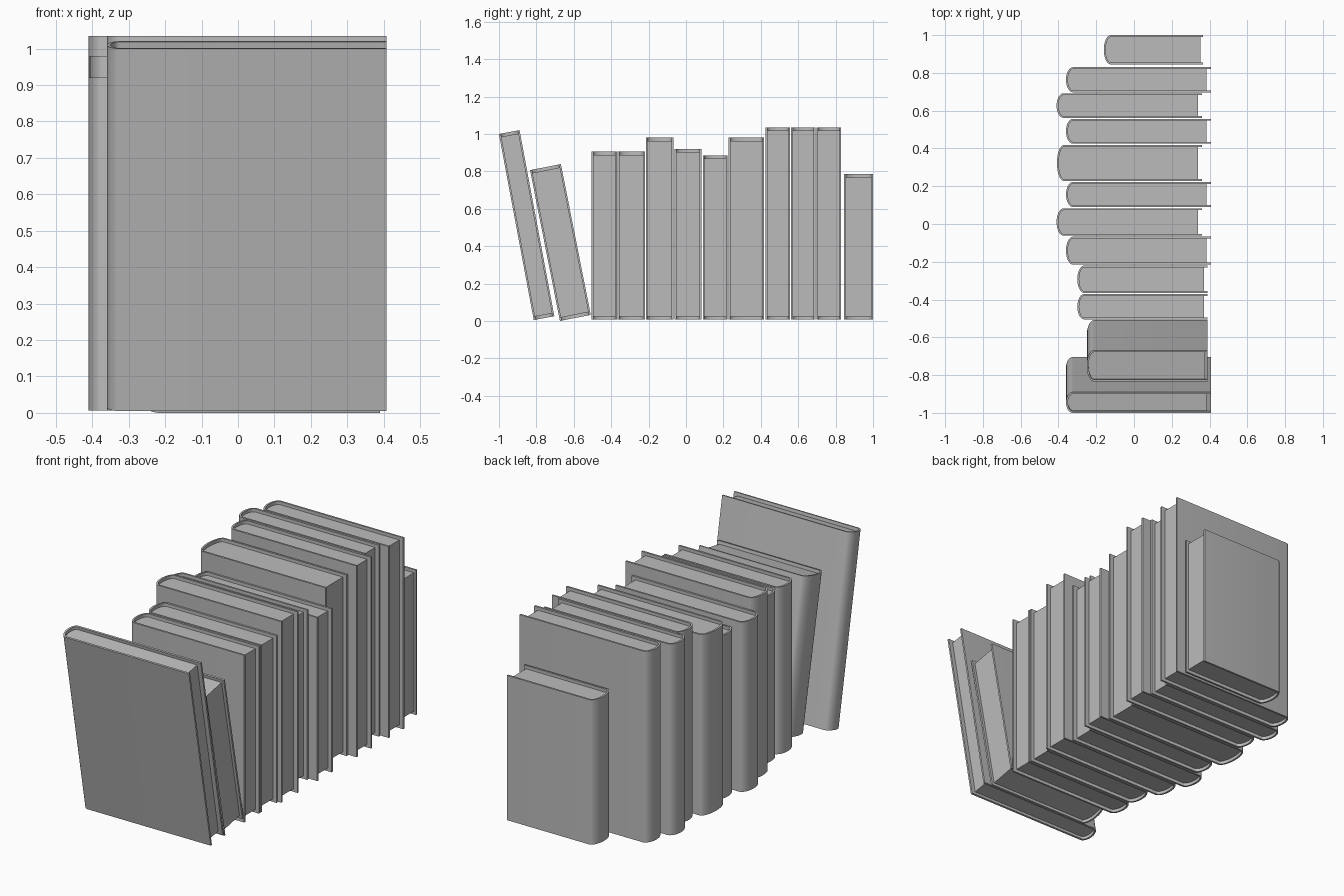
import bpy
import bmesh
import math
from mathutils import Matrix

cube = bpy.data.objects.get("Cube")
if cube:
    bpy.data.objects.remove(cube, do_unlink=True)

BOARD = 0.01      # cover thickness
BULGE = 0.037     # how far the rounded spine stands out
ARC_STEPS = 18

grey = bpy.data.materials.new("plain grey")
grey.use_nodes = True
grey.diffuse_color = (0.5, 0.5, 0.5, 1)
grey.node_tree.nodes["Principled BSDF"].inputs["Base Color"].default_value = (0.5, 0.5, 0.5, 1)


def spine_path(spine_x, edge_x, thickness, inset):
    """Open outline: along one board, round the spine, back along the other."""
    half = thickness / 2 - inset
    path = [(edge_x, -half)]
    for i in range(ARC_STEPS + 1):
        a = math.pi * (i / ARC_STEPS - 0.5)
        path.append((spine_x + BULGE - (BULGE - inset) * math.cos(a),
                     half * math.sin(a)))
    path.append((edge_x, half))
    return path


def extrude_outline(name, outline, z0, z1, placement):
    """Upright prism from an outline, moved into place."""
    bm = bmesh.new()
    base = bm.faces.new([bm.verts.new((x, y, z0)) for x, y in outline])
    result = bmesh.ops.extrude_face_region(bm, geom=[base])
    top = [v for v in result["geom"] if isinstance(v, bmesh.types.BMVert)]
    bmesh.ops.translate(bm, verts=top, vec=(0, 0, z1 - z0))
    bmesh.ops.recalc_face_normals(bm, faces=bm.faces)
    bm.transform(placement)
    mesh = bpy.data.meshes.new(name)
    bm.to_mesh(mesh)
    bm.free()
    mesh.materials.append(grey)
    mesh.polygons.foreach_set("use_smooth", [True] * len(mesh.polygons))
    mesh.set_sharp_from_angle(angle=math.radians(30))
    obj = bpy.data.objects.new(name, mesh)
    bpy.context.collection.objects.link(obj)


def make_book(name, y, z, thickness, height, spine_x, edge_x, recess, lean=0):
    """Book whose lower front corner sits at y, z; lean tips it to the front."""
    placement = (Matrix.Translation((0, y, z))
                 @ Matrix.Rotation(math.radians(lean), 4, "X")
                 @ Matrix.Translation((0, thickness / 2, 0)))
    outer = spine_path(spine_x, edge_x, thickness, 0)
    inner = spine_path(spine_x, edge_x, thickness, BOARD)
    extrude_outline(name + "_cover", outer + inner[::-1], 0, height, placement)
    pages = spine_path(spine_x, edge_x - recess, thickness, BOARD)
    extrude_outline(name + "_pages", pages, 0.017, height - 0.017, placement)


# Upright books, front to back: front y, back y, top z, spine x, edge x, recess
upright = [
    (-0.505, -0.37, 0.905, -0.30, 0.39, 0.02),
    (-0.365, -0.22, 0.905, -0.30, 0.39, 0.02),
    (-0.215, -0.067, 0.98, -0.36, 0.408, 0.023),
    (-0.062, 0.083, 0.92, -0.41, 0.36, 0.022),
    (0.09, 0.223, 0.885, -0.36, 0.408, 0.023),
    (0.228, 0.418, 0.98, -0.408, 0.36, 0.022),
    (0.425, 0.557, 1.035, -0.36, 0.408, 0.023),
    (0.562, 0.692, 1.035, -0.41, 0.36, 0.022),
    (0.697, 0.83, 1.035, -0.36, 0.408, 0.023),
    (0.845, 1.0, 0.785, -0.16, 0.365, 0.012),
]
for number, (y0, y1, top, spine, edge, recess) in enumerate(upright, 1):
    make_book(f"upright_book_{number}", y0, 0.007, y1 - y0, top - 0.007,
              spine, edge, recess)

# Two books leaning away from the row
make_book("leaning_book_small", -0.674, 0.0, 0.168, 0.822, -0.25, 0.39, 0.015, 11.2)
make_book("leaning_book_tall", -0.814, 0.005, 0.112, 1.012, -0.36, 0.408, 0.023, 10.6)
